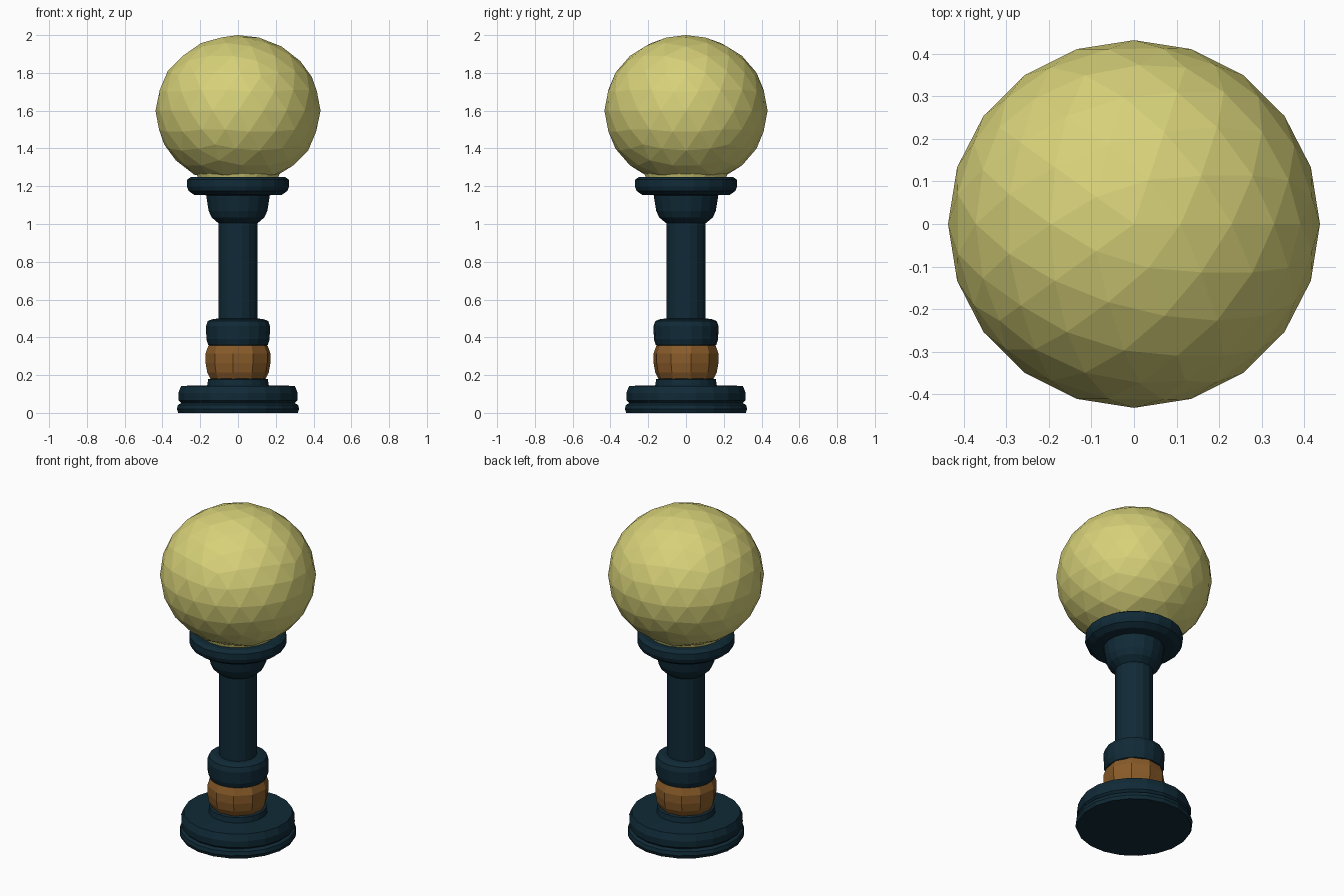
import bpy, bmesh, math

if "Cube" in bpy.data.objects:
    bpy.data.objects.remove(bpy.data.objects["Cube"])


def material(name, rgb):
    m = bpy.data.materials.new(name)
    m.diffuse_color = (*rgb, 1)
    m.use_nodes = True
    m.node_tree.nodes["Principled BSDF"].inputs["Base Color"].default_value = m.diffuse_color
    return m


NAVY = material("dark navy", (0.0052, 0.0232, 0.038))
BRONZE = material("bronze brown", (0.25, 0.105, 0.022))
GLASS = material("pale yellow", (0.68, 0.64, 0.19))


def finish(bm, name, mat):
    bmesh.ops.recalc_face_normals(bm, faces=bm.faces[:])
    me = bpy.data.meshes.new(name)
    bm.to_mesh(me)
    bm.free()
    me.materials.append(mat)
    ob = bpy.data.objects.new(name, me)
    bpy.context.collection.objects.link(ob)
    return ob


def lathe(name, profile, sides, mat, flute=0.0):
    """Closed turned solid from (radius, z) pairs; flute pulls in alternate sides."""
    bm = bmesh.new()
    rings = []
    for r, z in profile:
        ring = []
        for i in range(sides):
            a = 2 * math.pi * (i + 0.5) / sides
            rr = r * (1 - flute * (i % 2))
            ring.append(bm.verts.new((rr * math.cos(a), rr * math.sin(a), z)))
        rings.append(ring)
    for lo, hi in zip(rings, rings[1:]):
        for i in range(sides):
            j = (i + 1) % sides
            bm.faces.new((lo[i], lo[j], hi[j], hi[i]))
    bm.faces.new(rings[0][::-1])
    bm.faces.new(rings[-1])
    return finish(bm, name, mat)


# Stepped round base with a groove
lathe("base", [(0.32, 0), (0.328, 0.02), (0.322, 0.042), (0.305, 0.052), (0.318, 0.065),
               (0.32, 0.105), (0.305, 0.143), (0.165, 0.146), (0.16, 0.178), (0.14, 0.182)], 20, NAVY)
# Fluted bronze bulb
lathe("bulb", [(0.145, 0.175), (0.165, 0.215), (0.174, 0.265), (0.174, 0.315), (0.158, 0.358)],
      20, BRONZE, 0.05)
# Rounded collar above the bulb
lathe("collar", [(0.135, 0.35), (0.16, 0.36), (0.17, 0.39), (0.172, 0.46), (0.162, 0.487),
                 (0.13, 0.498), (0.1, 0.499)], 18, NAVY)
# Straight shaft
lathe("shaft", [(0.106, 0.48), (0.106, 1.03)], 16, NAVY)
# Flared capital and lamp holder rim
lathe("capital", [(0.106, 1.005), (0.142, 1.035), (0.158, 1.07), (0.17, 1.145), (0.17, 1.16)], 18, NAVY)
lathe("holder_rim", [(0.16, 1.152), (0.232, 1.153), (0.265, 1.175), (0.274, 1.2), (0.272, 1.235),
                     (0.25, 1.25), (0.2, 1.25)], 20, NAVY)
# Globe neck
lathe("globe_neck", [(0.215, 1.245), (0.222, 1.265), (0.215, 1.29)], 20, GLASS)

# Faceted, slightly flattened globe, cut flat where it meets the holder
bm = bmesh.new()
bmesh.ops.create_icosphere(bm, subdivisions=3, radius=1)
for v in bm.verts:
    v.co = (v.co.x * 0.437, v.co.y * 0.432, max(1.25, 1.6 + v.co.z * 0.4))
bmesh.ops.dissolve_degenerate(bm, dist=0.0001, edges=bm.edges[:])
finish(bm, "globe", GLASS)
